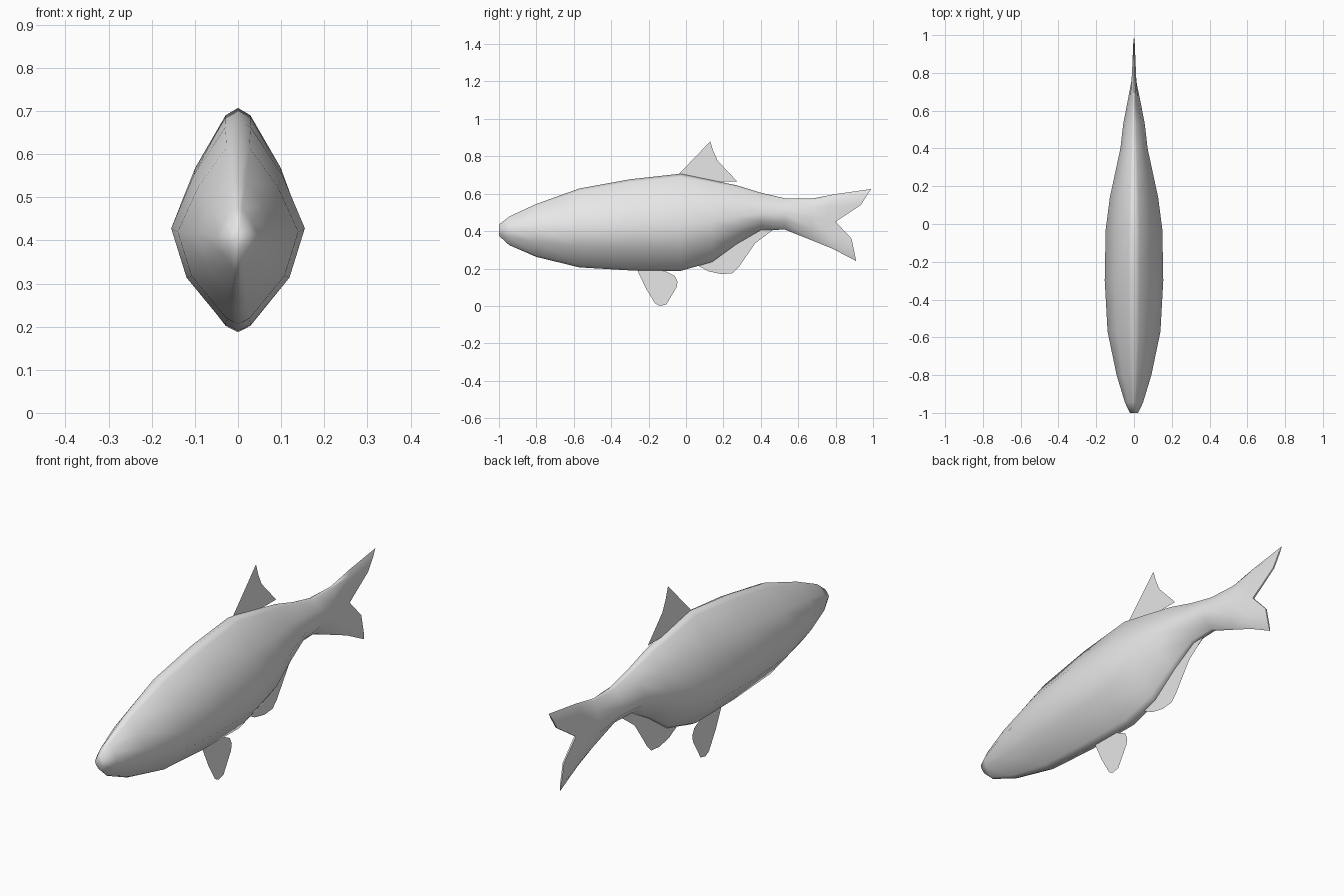
import bpy, bmesh

if "Cube" in bpy.data.objects:
    bpy.data.objects.remove(bpy.data.objects["Cube"])

grey = bpy.data.materials.new("light_grey")
grey.diffuse_color = (0.8, 0.8, 0.8, 1)
grey.use_nodes = True
grey.node_tree.nodes["Principled BSDF"].inputs["Base Color"].default_value = grey.diffuse_color


def make_object(name, bm, smooth):
    mesh = bpy.data.meshes.new(name)
    bm.to_mesh(mesh)
    bm.free()
    mesh.materials.append(grey)
    for p in mesh.polygons:
        p.use_smooth = smooth
    ob = bpy.data.objects.new(name, mesh)
    bpy.context.collection.objects.link(ob)
    return ob


# Half cross-section from back to belly: (height -1..1 about the widest line, width 0..1)
SECTION = [(1, 0), (.94, .19), (.5, .66), (0, 1), (-.48, .77), (-.94, .19), (-1, 0)]

# Body stations: y, top z, widest z, bottom z, half width
STATIONS = [
    (-1.0, .435, .408, .375, .022),
    (-.945, .478, .41, .325, .048),
    (-.80, .545, .415, .262, .092),
    (-.57, .628, .42, .206, .140),
    (-.30, .677, .428, .19, .155),
    (-.03, .707, .43, .187, .150),
    (.14, .672, .45, .235, .128),
    (.27, .645, .475, .33, .100),
    (.40, .605, .495, .405, .072),
    (.53, .575, .495, .408, .057),
    (.67, .573, .475, .352, .030),
]
# Forked tail rings: (y, z) from upper to lower edge, then half width
TAIL = [
    ([(.80, .598), (.79, .58), (.77, .53), (.745, .46), (.76, .39), (.775, .33), (.785, .305)], .014),
    ([(.99, .625), (.972, .598), (.935, .54), (.80, .45), (.885, .36), (.905, .265), (.91, .24)], .004),
]

bm = bmesh.new()


def ring(points):
    """Closed ring from a half section of (x, y, z) points, mirrored in x."""
    right = [bm.verts.new(p) for p in points]
    left = [bm.verts.new((-x, y, z)) for x, y, z in points[1:-1]]
    return right + left[::-1]


rings = []
for y, top, mid, bot, w in STATIONS:
    rings.append(ring([(w * s, y, mid + h * ((top - mid) if h > 0 else (mid - bot)))
                       for h, s in SECTION]))
for profile, w in TAIL:
    rings.append(ring([(w * (0 if i in (0, 6) else 1 if i == 3 else .8), y, z)
                       for i, (y, z) in enumerate(profile)]))

# Skin between neighbouring rings
n = len(rings[0])
for a, b in zip(rings, rings[1:]):
    for i in range(n):
        j = (i + 1) % n
        bm.faces.new((a[i], a[j], b[j], b[i]))

# Snout cap, and a thin strip closing the tail edge
nose = bm.verts.new((0, -1.0, .408))
for i in range(n):
    bm.faces.new((rings[0][(i + 1) % n], rings[0][i], nose))
end = rings[-1]
for i in range(6):
    quad = [end[i], end[i + 1], end[-i - 1], end[-i] if i else end[0]]
    bm.faces.new(list(dict.fromkeys(quad)))
bmesh.ops.recalc_face_normals(bm, faces=bm.faces)
body = make_object("body_and_tail", bm, True)
bpy.context.view_layer.objects.active = body
body.select_set(True)
bpy.ops.object.shade_smooth_by_angle(angle=1.2)

# Flat fins on the centre plane: (y, z) outlines
FINS = {
    "dorsal_fin": [(-.04, .703), (.13, .88), (.145, .83), (.17, .775), (.205, .73),
                   (.275, .664), (.15, .664)],
    "pelvic_fin": [(-.26, .19), (-.215, .095), (-.165, .012), (-.14, 0), (-.105, .008),
                   (-.05, .10), (-.045, .13), (-.06, .16), (-.09, .175), (-.12, .19)],
    "anal_fin": [(.06, .218), (.12, .185), (.19, .17), (.25, .175), (.28, .205),
                 (.285, .29), (.37, .335), (.47, .41), (.40, .41), (.27, .335), (.14, .24)],
}
for name, outline in FINS.items():
    fm = bmesh.new()
    face = fm.faces.new([fm.verts.new((0, y, z)) for y, z in outline])
    bmesh.ops.triangulate(fm, faces=[face])
    make_object(name, fm, False)
